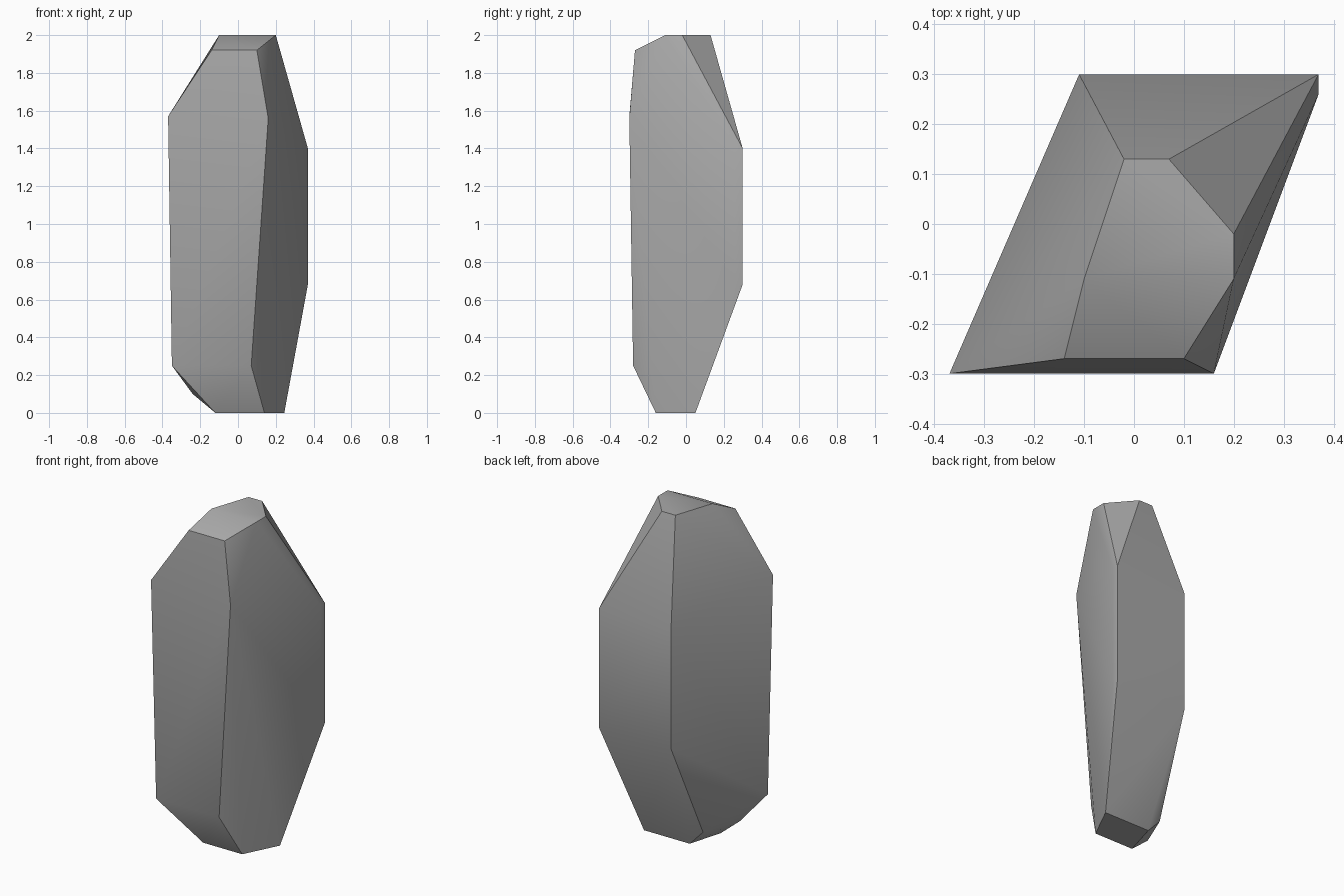
import bpy
import bmesh
from math import radians

# Remove the default cube only
default_cube = bpy.data.objects.get("Cube")
if default_cube:
    bpy.data.objects.remove(default_cube, do_unlink=True)


def make_material(name, colour):
    """One flat colour, for viewport and render."""
    material = bpy.data.materials.new(name)
    material.use_nodes = True
    material.diffuse_color = colour
    shader = material.node_tree.nodes["Principled BSDF"]
    shader.inputs["Base Color"].default_value = colour
    shader.inputs["Roughness"].default_value = 0.8
    return material


def make_hull(name, rings, material, smooth_angle):
    """Wrap corner points, grouped in rings, in a closed faceted stone."""
    bm = bmesh.new()
    for ring in rings:
        for corner in ring:
            bm.verts.new(corner)
    bmesh.ops.convex_hull(bm, input=bm.verts)
    loose = [v for v in bm.verts if not v.link_faces]
    bmesh.ops.delete(bm, geom=loose, context='VERTS')
    # Merge coplanar triangles into clean facets
    bmesh.ops.dissolve_limit(bm, angle_limit=radians(1),
                             verts=bm.verts, edges=bm.edges)
    bmesh.ops.recalc_face_normals(bm, faces=bm.faces)

    mesh = bpy.data.meshes.new(name)
    bm.to_mesh(mesh)
    bm.free()
    mesh.materials.append(material)
    stone = bpy.data.objects.new(name, mesh)
    bpy.context.collection.objects.link(stone)

    # Soft shading across shallow creases, crisp main edges
    bpy.ops.object.select_all(action='DESELECT')
    stone.select_set(True)
    bpy.context.view_layer.objects.active = stone
    bpy.ops.object.shade_smooth_by_angle(angle=radians(smooth_angle))
    return stone


# Flat crown, then the sloping front lip below it
crown = [(-0.02, 0.13, 2), (0.07, 0.13, 2), (0.2, -0.02, 2),
         (0.2, -0.11, 2), (-0.1, -0.11, 2)]
front_lip = [(-0.14, -0.27, 1.92), (0.1, -0.27, 1.92)]

# Widest outline: upper and lower shoulders, with a narrow rear chamfer
upper_shoulder = [(-0.37, -0.3, 1.57), (0.16, -0.3, 1.56),
                  (0.37, 0.26, 1.4), (0.37, 0.3, 1.4), (-0.11, 0.3, 1.4)]
lower_shoulder = [(-0.35, -0.28, 0.25), (0.07, -0.28, 0.25),
                  (0.37, 0.26, 0.68), (0.37, 0.3, 0.68), (-0.11, 0.3, 0.68)]

# Chipped corner on one side and the small flat base
chipped_corner = [(-0.24, -0.17, 0.1), (-0.145, 0.045, 0.09)]
base = [(0.245, 0.05, 0), (0.14, -0.16, 0), (-0.12, -0.16, 0), (-0.06, 0.05, 0)]

stone_grey = make_material("stone_grey", (0.4, 0.4, 0.4, 1))
make_hull("standing_stone",
          [crown, front_lip, upper_shoulder, lower_shoulder,
           chipped_corner, base],
          stone_grey, smooth_angle=30)
